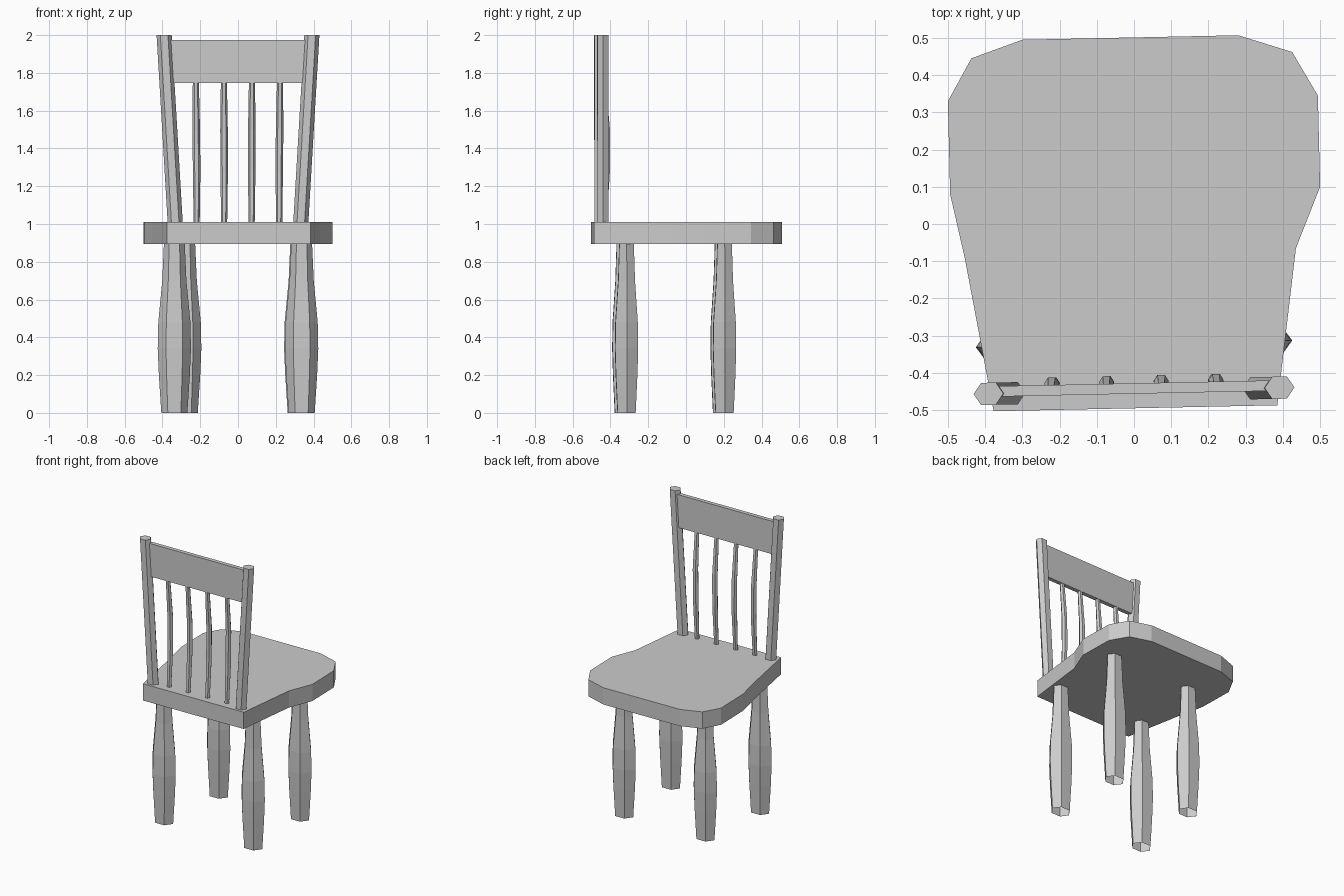
import bpy, bmesh, math

if "Cube" in bpy.data.objects:
    bpy.data.objects.remove(bpy.data.objects["Cube"])

SKEW = 0.021  # whole chair is turned very slightly about z


def finish(bm, name, closed=True):
    if closed:
        bmesh.ops.recalc_face_normals(bm, faces=bm.faces)
    me = bpy.data.meshes.new(name)
    bm.to_mesh(me)
    bm.free()
    ob = bpy.data.objects.new(name, me)
    bpy.context.collection.objects.link(ob)
    return ob


def hex_tube(name, rings, squash, cap_bottom=True):
    """Six-sided turned part; rings are (x, y, z, radius) from bottom to top."""
    bm = bmesh.new()
    loops = []
    for x, y, z, r in rings:
        loop = []
        for i in range(6):
            a = i * math.pi / 3
            px = x + r * math.cos(a)
            loop.append(bm.verts.new((px, y + r * squash * math.sin(a) + SKEW * px, z)))
        loops.append(loop)
    for lo, hi in zip(loops, loops[1:]):
        for i in range(6):
            j = (i + 1) % 6
            bm.faces.new((lo[i], lo[j], hi[j], hi[i]))
    bm.faces.new(loops[-1])
    if cap_bottom:
        bm.faces.new(loops[0][::-1])
    return finish(bm, name, cap_bottom)


# Seat: extruded outline, square at the back and rounded at the front
outline = [(-0.377, -0.503), (0.385, -0.487), (0.435, -0.065), (0.50, 0.10),
           (0.494, 0.345), (0.425, 0.462), (0.28, 0.507), (-0.30, 0.495),
           (-0.437, 0.445), (-0.50, 0.33), (-0.494, 0.08), (-0.455, -0.09)]
bm = bmesh.new()
face = bm.faces.new([bm.verts.new((x, y, 0.894)) for x, y in outline])
top = bmesh.ops.extrude_face_region(bm, geom=[face], use_keep_orig=True)
bmesh.ops.translate(bm, vec=(0, 0, 0.116),
                    verts=[v for v in top["geom"] if isinstance(v, bmesh.types.BMVert)])
finish(bm, "seat")

# Legs: swelling in the middle, open underneath
leg_profile = [(0.0, 0.069), (0.2, 0.082), (0.34, 0.088), (0.48, 0.085),
               (0.7, 0.064), (0.9, 0.055)]
for name, x, y in (("back_leg_left", -0.337, -0.322), ("back_leg_right", 0.337, -0.322),
                   ("front_leg_left", -0.282, 0.197), ("front_leg_right", 0.332, 0.197)):
    hex_tube(name, [(x, y, z, r) for z, r in leg_profile], 0.8, cap_bottom=False)

# Back posts, splayed outwards
for side, label in ((-1, "left"), (1, "right")):
    hex_tube("back_post_" + label,
             [(side * 0.332, -0.448, 1.0, 0.04), (side * 0.391, -0.448, 2.0, 0.04)], 0.86)

# Spindles, bowed gently towards the front of the seat
for i in range(4):
    x = -0.219 + i * 0.1457
    hex_tube("spindle_%d" % (i + 1),
             [(x, -0.438, 1.0, 0.016), (x, -0.423, 1.28, 0.02),
              (x * 1.01, -0.423, 1.5, 0.02), (x * 1.02, -0.443, 1.76, 0.016)], 0.9)

# Top rail between the posts
bm = bmesh.new()
bmesh.ops.create_cube(bm, size=1)
for v in bm.verts:
    half = 0.385 if v.co.z > 0 else 0.372
    x = half if v.co.x > 0 else -half
    v.co = (x, -0.442 + v.co.y * 0.028 + SKEW * x, 1.86 + v.co.z * 0.228)
finish(bm, "top_rail")
